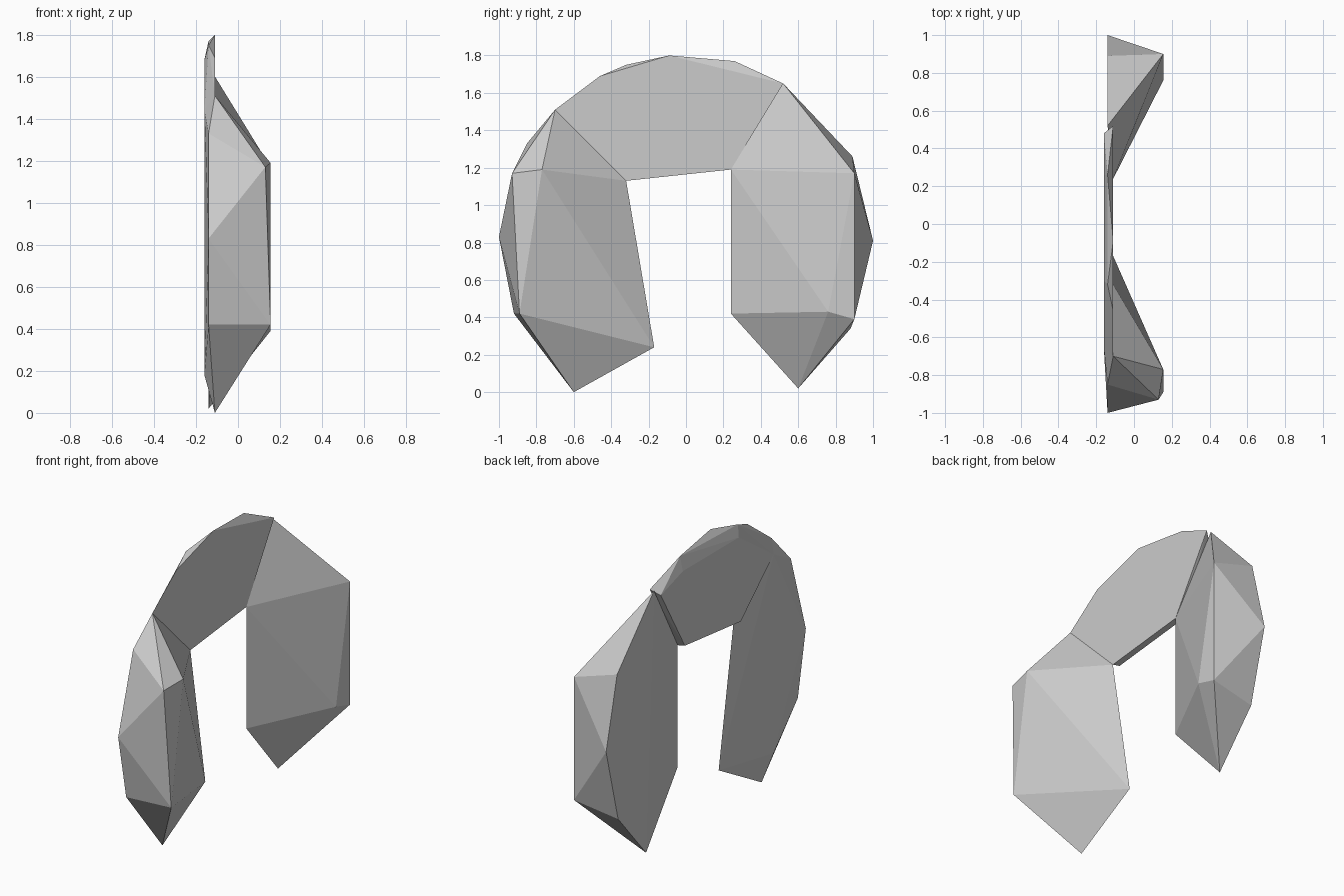
import bpy, bmesh


def hull(name, layers):
    """Convex faceted block from (y, z) outlines, one outline per x depth."""
    bm = bmesh.new()
    for x, outline in layers.items():
        for y, z in outline:
            bm.verts.new((x, y, z))
    bmesh.ops.convex_hull(bm, input=bm.verts[:])
    loose = [v for v in bm.verts if not v.link_faces]
    bmesh.ops.delete(bm, geom=loose, context='VERTS')
    bmesh.ops.recalc_face_normals(bm, faces=bm.faces[:])
    mesh = bpy.data.meshes.new(name)
    bm.to_mesh(mesh)
    bm.free()
    obj = bpy.data.objects.new(name, mesh)
    bpy.context.collection.objects.link(obj)
    return obj


# Near leg of the arch (towards -y)
hull("front_leg", {
    -0.16: [(-0.65, 0.18), (-0.65, 1.44)],
    -0.14: [(-0.92, 0.42), (-1.0, 0.83), (-0.85, 1.33)],
    -0.11: [(-0.70, 1.51), (-0.32, 1.13), (-0.17, 0.24), (-0.60, 0.0)],
    0.13: [(-0.93, 1.17)],
    0.155: [(-0.89, 0.42), (-0.77, 1.19)],
})

# Far leg of the arch (towards +y)
hull("back_leg", {
    -0.14: [(0.52, 1.65), (0.89, 1.26), (1.0, 0.81), (0.88, 0.34), (0.60, 0.02)],
    -0.11: [(0.24, 1.19), (0.24, 0.42)],
    0.155: [(0.76, 0.43), (0.90, 0.39), (0.90, 1.17)],
})

# Thin plate bridging the legs
hull("top_arch", {
    -0.16: [(-0.65, 1.44), (-0.32, 1.14), (0.24, 1.20), (0.48, 1.61),
            (0.26, 1.68), (-0.30, 1.68)],
    -0.14: [(0.26, 1.77), (-0.32, 1.75)],
    -0.11: [(-0.70, 1.51), (-0.32, 1.13), (0.24, 1.19), (0.52, 1.65),
            (-0.09, 1.80), (-0.46, 1.69)],
})
